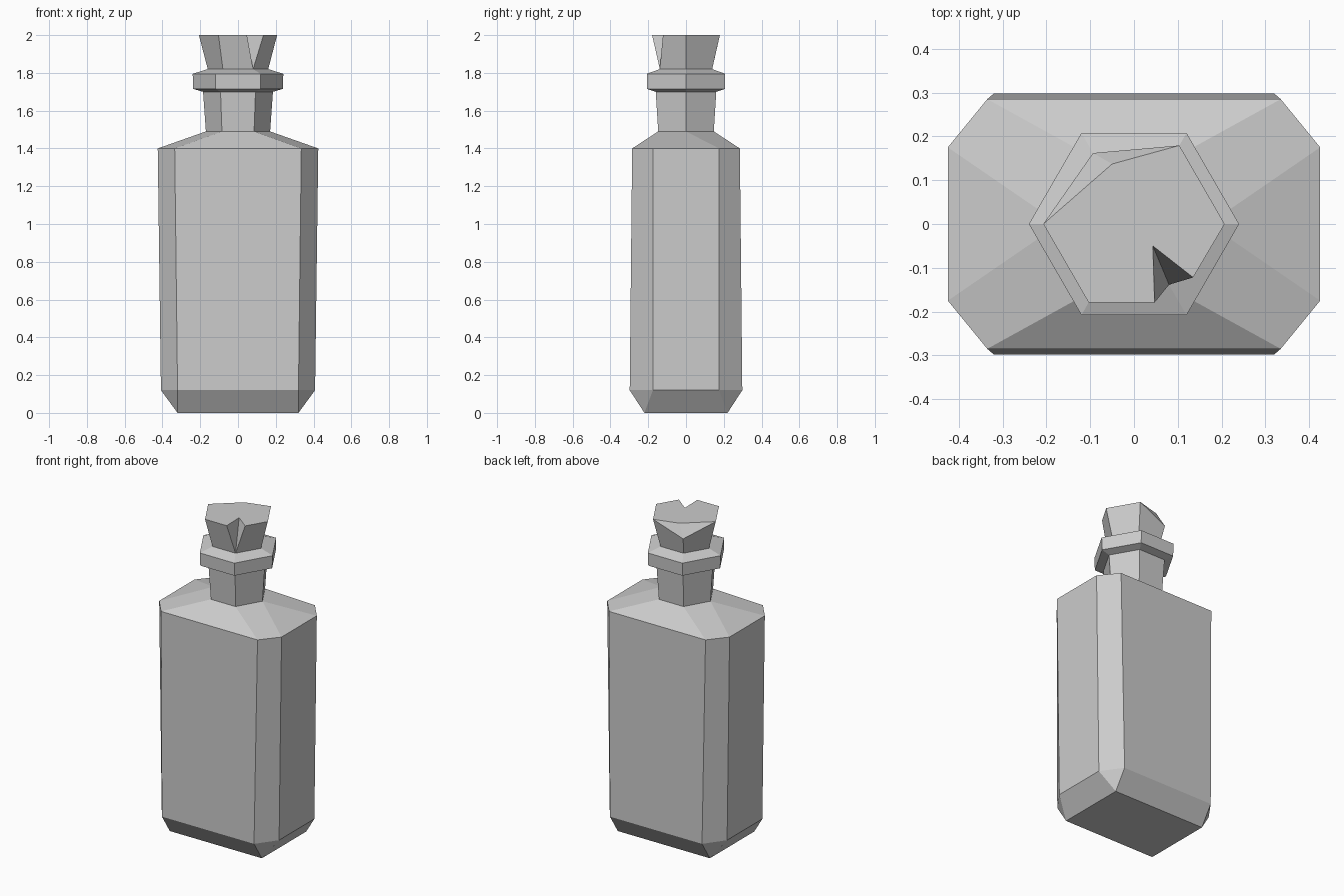
import bpy

cube = bpy.data.objects.get("Cube")
if cube:
    bpy.data.objects.remove(cube, do_unlink=True)

grey = bpy.data.materials.new("plain grey")
grey.use_nodes = True
colour = (0.6, 0.6, 0.6, 1)
grey.diffuse_color = colour
grey.node_tree.nodes["Principled BSDF"].inputs["Base Color"].default_value = colour


def build(name, faces):
    """Make a flat-shaded object from faces given as point lists, sharing equal points."""
    index, polygons = {}, []
    for face in faces:
        ids = []
        for point in face:
            key = tuple(round(c, 4) + 0.0 for c in point)
            i = index.setdefault(key, len(index))
            if i not in ids:
                ids.append(i)
        if len(ids) > 2:
            polygons.append(ids)
    mesh = bpy.data.meshes.new(name)
    mesh.from_pydata(list(index), [], polygons)
    mesh.materials.append(grey)
    obj = bpy.data.objects.new(name, mesh)
    bpy.context.collection.objects.link(obj)
    return obj


def ring(z, x, y, a, b):
    """Eight-point loop: front and back edges reach a, side edges reach b."""
    quarter = [(a, -y), (x, -b), (x, b), (a, y)]
    return [(px, py, z) for px, py in quarter + [(-px, -py) for px, py in quarter]]


def hexagon(z, r):
    return ring(z, r, r * 0.866, r / 2, 0)


def loft(rings):
    faces = []
    for low, high in zip(rings, rings[1:]):
        for i in range(8):
            j = (i + 1) % 8
            faces.append([low[i], low[j], high[j], high[i]])
    return faces


# Bottle: bevelled base, chamfered body, shoulder, neck and collar
rings = [
    ring(0, 0.32, 0.22, 0.32, 0.22),
    ring(0.12, 0.408, 0.298, 0.32, 0.175),
    ring(1.4, 0.425, 0.285, 0.335, 0.175),
    hexagon(1.49, 0.17),
    hexagon(1.70, 0.185),
    hexagon(1.715, 0.237),
    hexagon(1.795, 0.24),
    hexagon(1.82, 0.16),
]
build("bottle", [rings[0][::-1]] + loft(rings) + [rings[-1]])

# Stopper: flared hexagon with a deep notch in front and a chipped back corner
base, top = 1.82, 2.0
fr, r, _, br, bl, l, _, fl = hexagon(base, 0.16)
_, tr, _, tbr, _, tl, _, tfl = hexagon(top, 0.207)
notch_left, notch_right = (0.047, tfl[1], top), (0.135, -0.122, top)
notch_tip = (0.043, -0.05, top)
chip_tip, chip_low = (-0.05, 0.137, top), (-0.0935, 0.162, 1.923)
build("stopper", [
    [fl, fr, notch_left, tfl],
    [fr, r, tr, notch_right],
    [r, br, tbr, tr],
    [br, bl, chip_low, tbr],
    [bl, l, tl, chip_low],
    [l, fl, tfl, tl],
    [notch_left, fr, notch_tip],
    [fr, notch_right, notch_tip],
    [tl, chip_tip, chip_low],
    [chip_tip, tbr, chip_low],
    [tfl, notch_left, notch_tip, notch_right, tr, tbr, chip_tip, tl],
])
# Turn any inward-facing chip faces outward
for face in bpy.data.objects["stopper"].data.polygons:
    if face.normal.z < -0.5:
        face.flip()
